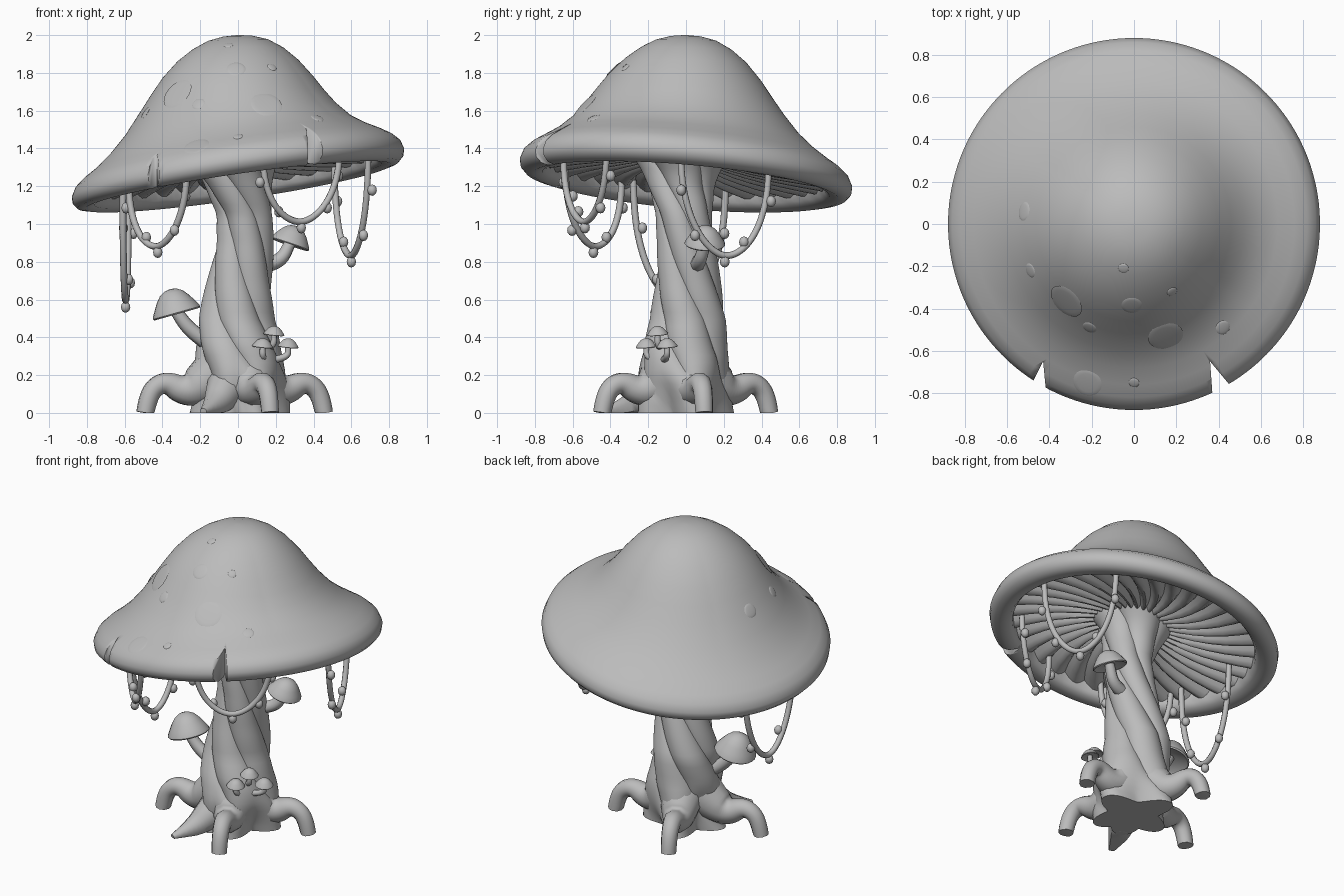
import bpy, bmesh, math, random
from mathutils import Vector, Matrix

if "Cube" in bpy.data.objects:
    bpy.data.objects.remove(bpy.data.objects["Cube"])

random.seed(4)
grey = bpy.data.materials.new("plain_grey")
grey.diffuse_color = (0.5, 0.5, 0.5, 1)
grey.use_nodes = True
grey.node_tree.nodes["Principled BSDF"].inputs["Base Color"].default_value = grey.diffuse_color


def finish(ob, angle=40):
    """Give the object its colour and smooth shading."""
    ob.data.materials.clear()
    ob.data.materials.append(grey)
    bpy.ops.object.select_all(action='DESELECT')
    ob.select_set(True)
    bpy.context.view_layer.objects.active = ob
    bpy.ops.object.shade_smooth_by_angle(angle=math.radians(angle))
    return ob


def mesh_object(name, bm, angle=40):
    bmesh.ops.recalc_face_normals(bm, faces=bm.faces[:])
    me = bpy.data.meshes.new(name)
    bm.to_mesh(me)
    bm.free()
    ob = bpy.data.objects.new(name, me)
    bpy.context.collection.objects.link(ob)
    return finish(ob, angle)


def rings(name, rows, segs, place, angle=40):
    """Skin a stack of closed rings; place(row, theta) gives each point."""
    bm = bmesh.new()
    loops = [[bm.verts.new(place(r, 2 * math.pi * i / segs)) for i in range(segs)] for r in rows]
    for a, b in zip(loops, loops[1:]):
        for i in range(segs):
            j = (i + 1) % segs
            bm.faces.new((a[i], a[j], b[j], b[i]))
    bm.faces.new(loops[0])
    bm.faces.new(loops[-1])
    return mesh_object(name, bm, angle)


def tube(name, points, radii, sides=2):
    """Smooth round tube through control points, kept above the ground."""
    cu = bpy.data.curves.new(name, 'CURVE')
    cu.dimensions = '3D'
    cu.bevel_depth = 1
    cu.bevel_resolution = sides
    cu.use_fill_caps = True
    sp = cu.splines.new('NURBS')
    sp.points.add(len(points) - 1)
    for p, co, r in zip(sp.points, points, radii):
        p.co = (*co, 1)
        p.radius = r
    sp.order_u = 3
    sp.use_endpoint_u = True
    sp.resolution_u = 5
    ob = bpy.data.objects.new(name, cu)
    bpy.context.collection.objects.link(ob)
    bpy.ops.object.select_all(action='DESELECT')
    ob.select_set(True)
    bpy.context.view_layer.objects.active = ob
    bpy.ops.object.convert(target='MESH')
    ob = bpy.context.view_layer.objects.active
    for v in ob.data.vertices:
        v.co.z = max(v.co.z, 0)
    return finish(ob, 50)


def ball(name, matrix, segs=14, rows=8):
    bm = bmesh.new()
    bmesh.ops.create_uvsphere(bm, u_segments=segs, v_segments=rows, radius=1, matrix=matrix)
    return mesh_object(name, bm, 60)


def interp(table, t):
    for (a, *va), (b, *vb) in zip(table, table[1:]):
        if t <= b:
            f = (t - a) / (b - a)
            return [p + (q - p) * f for p, q in zip(va, vb)]
    return table[-1][1:]


# ---- big cap: bell profile whose brim leans to the left and back
TOP = [(0.01, 2.0), (0.08, 1.994), (0.16, 1.973), (0.24, 1.928), (0.32, 1.86), (0.40, 1.765),
       (0.46, 1.68), (0.52, 1.60), (0.60, 1.51), (0.68, 1.445), (0.76, 1.392), (0.82, 1.354),
       (0.86, 1.317), (0.88, 1.27)]
UNDER = [(0.875, 1.235), (0.85, 1.207), (0.81, 1.197), (0.76, 1.21), (0.74, 1.235)]
GILLS = [0.735, 0.66, 0.56, 0.46, 0.36, 0.27, 0.2, 0.12]


def lean(x, y, w=1.0):
    return w * (0.145 * x - 0.085 * y)


def top_weight(r):
    f = min(max((r - 0.3) / 0.5, 0), 1)
    return 0.2 + 0.8 * f * f * (3 - 2 * f)


def bulge(x, y):
    """The dome swells towards the front left."""
    r = max(math.hypot(x, y), 0.01)
    return 0.05 * math.exp(-((r - 0.48) / 0.16) ** 2) * max(0, (-0.57 * x - 0.82 * y) / r)


def gill_height(r):
    return 1.27 + (0.74 - r) * 0.12


def cap_point(row, t):
    kind, r, z = row
    if kind == "gill":      # radial pleats swirling slightly into the stem
        wave = abs(math.sin(17 * t))
        t += 0.6 * (0.74 - r)
        z = gill_height(r) - 0.045 * min(1, r / 0.4) * (wave - 0.6)
    x, y = r * math.cos(t), r * math.sin(t)
    if kind == "top":
        return (x, y, z + lean(x, y, top_weight(r)) + bulge(x, y))
    return (x, y, z + lean(x, y))


rows = [("top", r, z) for r, z in TOP] + [("rim", r, z) for r, z in UNDER] + [("gill", r, 0) for r in GILLS]
cap = rings("cap", rows, 17 * 10, cap_point, 45)

# V notches in the front brim
for side, tri in (("left", [(-0.43, -0.65), (-0.52, -0.83), (-0.41, -0.86)]),
                  ("right", [(0.36, -0.65), (0.375, -0.86), (0.51, -0.83)])):
    bm = bmesh.new()
    face = bm.faces.new([bm.verts.new((x, y, 1.0)) for x, y in tri])
    ext = bmesh.ops.extrude_face_region(bm, geom=[face])
    bmesh.ops.translate(bm, vec=(0, 0, 0.8), verts=[v for v in ext["geom"] if isinstance(v, bmesh.types.BMVert)])
    cutter = mesh_object(side + "_notch_cutter", bm)
    cutter.hide_render = True
    cutter.hide_set(True)
    mod = cap.modifiers.new(side + "_notch", 'BOOLEAN')
    mod.operation = 'DIFFERENCE'
    mod.solver = 'EXACT'
    mod.object = cutter


# Flush round spots lying on the cap
def cap_surface(x, y):
    r = math.hypot(x, y)
    return Vector((x, y, interp(TOP, max(r, 0.01))[0] + lean(x, y, top_weight(r)) + bulge(x, y)))


for x, y, s in ((-0.32, -0.365, 0.09), (0.15, -0.53, 0.085), (-0.22, -0.75, 0.07), (-0.01, -0.385, 0.05),
                (-0.21, -0.49, 0.035), (0.42, -0.49, 0.035), (-0.52, 0.06, 0.045), (-0.49, -0.22, 0.035),
                (0.0, -0.75, 0.025), (-0.05, -0.21, 0.025), (0.18, -0.32, 0.025)):
    e = 0.03
    n = (cap_surface(x + e, y) - cap_surface(x - e, y)).cross(cap_surface(x, y + e) - cap_surface(x, y - e)).normalized()
    m = Matrix.Translation(cap_surface(x, y)) @ n.to_track_quat('Z', 'Y').to_matrix().to_4x4()
    ball("cap_spot", m @ Matrix.Diagonal((s, s, 0.005, 1)), 20, 8)

# ---- trunk: twisted strands; rows are height, centre x, centre y, radius
TRUNK = [(0.0, 0.01, 0.0, 0.24), (0.1, 0.02, 0.0, 0.245), (0.2, 0.02, -0.01, 0.24), (0.35, 0.0, -0.01, 0.222),
         (0.5, -0.01, 0.015, 0.2), (0.7, 0.01, 0.01, 0.17), (0.9, 0.035, 0.0, 0.15), (1.05, 0.04, -0.01, 0.147),
         (1.2, 0.0, -0.03, 0.175), (1.28, -0.02, -0.025, 0.205), (1.37, -0.03, -0.02, 0.26)]
ROOTS = [math.radians(d) for d in (-69, 12, 112, 191, -113)]


def trunk_point(z, t):
    cx, cy, r = interp(TRUNK, z)
    r *= 0.87 + 0.16 * abs(math.cos(2.5 * t)) ** 0.8
    t -= 3.0 * z + 1.2
    # the foot spreads into a star that reaches out to the roots
    f = max(0, 1 - z / 0.32) ** 1.2
    near = max(math.cos(t - a) for a in ROOTS)
    star = 0.14 + 0.13 * max(0, near) ** 8
    r += (star - r) * f
    return (cx + r * math.cos(t), cy + r * math.sin(t), z)


rings("trunk", [1.37 * i / 36 for i in range(37)], 80, trunk_point, 40)

# ---- roots: four arched legs and one pointed root on the ground
for a, reach in zip(ROOTS, (0.0, -0.01, 0.0, 0.025)):
    c, s = math.cos(a), math.sin(a)
    path = [(0.08, 0.22, 0.14), (0.18, 0.14, 0.115), (0.27, 0.115, 0.08), (0.36, 0.165, 0.058),
            (0.43, 0.135, 0.052), (0.465, 0.06, 0.05), (0.475, 0.0, 0.048)]
    tube("arched_root", [((r + reach) * c, (r + reach) * s, z) for r, z, w in path], [p[2] for p in path], 3)
c, s = math.cos(ROOTS[4]), math.sin(ROOTS[4])
tube("pointed_root", [(r * c, r * s, z) for r, z in ((0.08, 0.18), (0.2, 0.1), (0.32, 0.03), (0.47, 0.005))],
     (0.13, 0.1, 0.065, 0.02), 3)


# ---- small mushrooms growing from the trunk
def mushroom(name, base, bend, top, radius, height, tilt, stem):
    prof = [(0.03, 1.0), (0.25, 0.96), (0.48, 0.82), (0.68, 0.58), (0.85, 0.3), (0.97, 0.1), (1.0, 0.0),
            (0.95, -0.06), (0.85, 0.0), (0.4, 0.1), (0.03, 0.12)]
    m = Matrix.Translation(top) @ Vector(tilt).to_track_quat('Z', 'Y').to_matrix().to_4x4()
    rings(name + "_cap", prof, 24,
          lambda p, t: m @ Vector((p[0] * radius * math.cos(t), p[0] * radius * math.sin(t), p[1] * height)))
    end = m @ Vector((0, 0, height * 0.25))
    tube(name + "_stem", [base, bend, top, end], (stem * 1.1, stem, stem * 0.85, stem * 0.8))


mushroom("left_mushroom", (-0.14, -0.03, 0.36), (-0.24, -0.05, 0.42), (-0.325, -0.06, 0.53),
         0.13, 0.13, (-0.28, 0, 1), 0.04)
mushroom("right_mushroom", (0.12, 0.05, 0.78), (0.22, 0.07, 0.79), (0.275, 0.1, 0.895),
         0.108, 0.1, (0.34, 0.05, 1), 0.038)
for x, y, z in ((0.19, -0.15, 0.415), (0.13, -0.21, 0.35), (0.265, -0.1, 0.35)):
    mushroom("cluster_mushroom", (0.12 + 0.2 * x, -0.1 + 0.2 * y, z - 0.07), (x, y, z - 0.06), (x, y, z),
             0.056, 0.045, (0.1, -0.08, 1), 0.018)

# ---- hanging vines: sagging loops under the brim, dotted with buds
for (x0, y0), (x1, y1), low in (((-0.61, -0.28), (-0.58, 0.21), 0.59), ((-0.58, -0.34), (-0.27, -0.64), 0.88),
                                ((0.13, -0.65), (0.54, -0.42), 1.01), ((0.69, -0.03), (0.51, 0.44), 0.83)):
    a = Vector((x0, y0, gill_height(math.hypot(x0, y0)) + lean(x0, y0) + 0.02))
    b = Vector((x1, y1, gill_height(math.hypot(x1, y1)) + lean(x1, y1) + 0.02))
    pts = []
    for i in range(17):
        k = i / 8 - 1
        h = 0.5 + 0.5 * math.sin(k * math.pi / 2)   # steep sides, round bottom
        p = a.lerp(b, h)
        p.z += (low - (a.z + b.z) / 2) * (1 - abs(k) ** 1.8)
        pts.append(p)
    tube("vine", pts, [0.018] * 17)
    for i in (2, 5, 8, 11, 14):
        ang = random.uniform(0, 2 * math.pi)
        off = Vector((0.03 * math.cos(ang), 0.03 * math.sin(ang), 0)) if i != 8 else Vector((0, 0, -0.03))
        ball("vine_bud", Matrix.Translation(pts[i] + off) @ Matrix.Diagonal((0.026, 0.026, 0.03, 1)), 10, 6)
